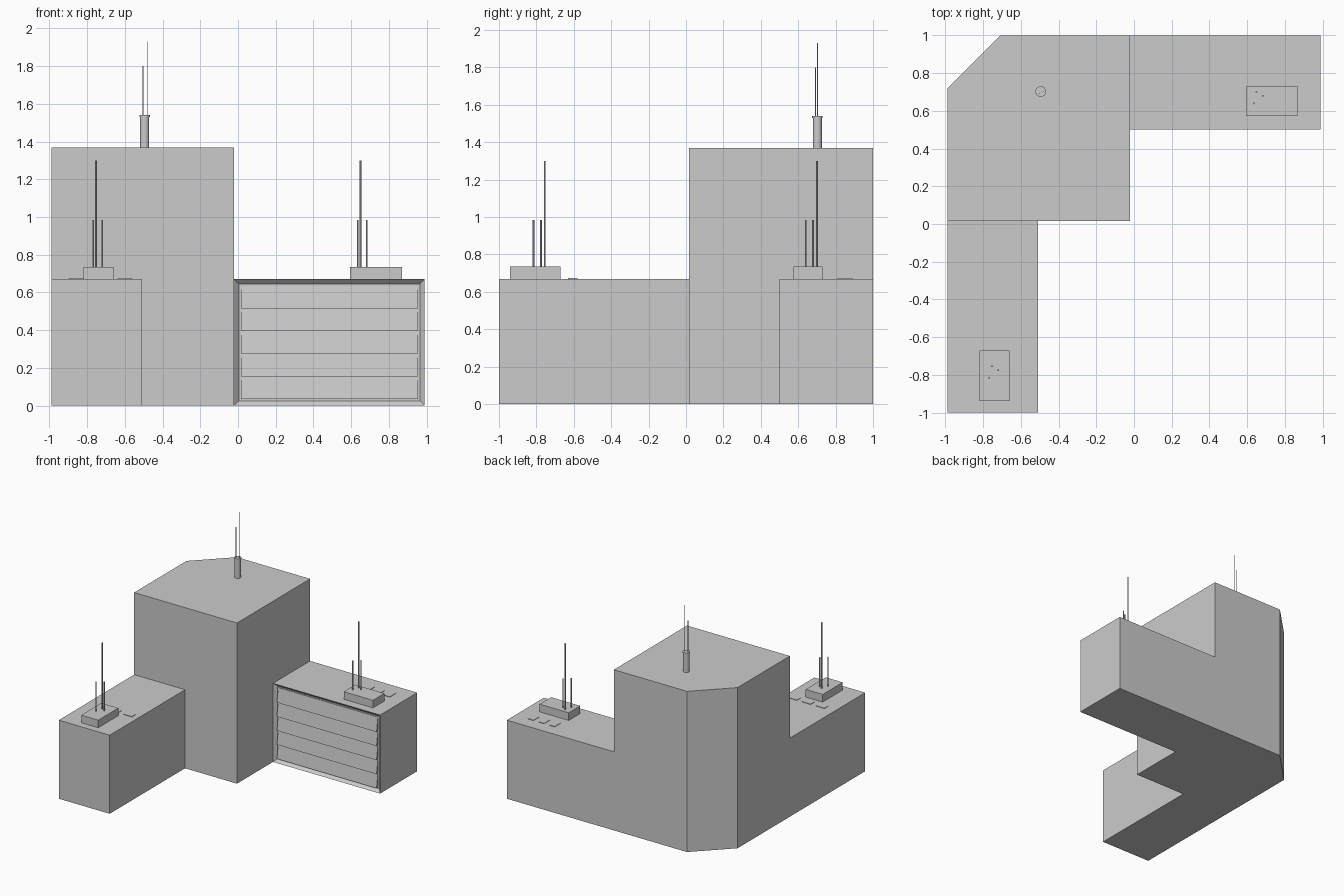
import bpy, bmesh
from mathutils import Vector

if "Cube" in bpy.data.objects:
    bpy.data.objects.remove(bpy.data.objects["Cube"])


def finish(bm, name):
    bmesh.ops.recalc_face_normals(bm, faces=bm.faces)
    mesh = bpy.data.meshes.new(name)
    bm.to_mesh(mesh)
    bm.free()
    ob = bpy.data.objects.new(name, mesh)
    bpy.context.collection.objects.link(ob)
    return ob


def prism(name, pts, offset, panel=None):
    """Extrude a closed outline by offset; optionally recess the -y face."""
    bm = bmesh.new()
    face = bm.faces.new([bm.verts.new(p) for p in pts])
    ext = bmesh.ops.extrude_face_region(bm, geom=[face], use_keep_orig=True)
    moved = [v for v in ext["geom"] if isinstance(v, bmesh.types.BMVert)]
    bmesh.ops.translate(bm, verts=moved, vec=offset)
    bmesh.ops.recalc_face_normals(bm, faces=bm.faces)
    if panel:
        front = min(bm.faces, key=lambda f: f.calc_center_median().y)
        bmesh.ops.inset_region(bm, faces=[front], thickness=panel[0])
        bmesh.ops.translate(bm, verts=front.verts[:], vec=(0, panel[1], 0))
    return finish(bm, name)


def box(name, x0, x1, y0, y1, z0, z1, panel=None):
    pts = [(x0, y0, z0), (x1, y0, z0), (x1, y1, z0), (x0, y1, z0)]
    return prism(name, pts, (0, 0, z1 - z0), panel)


def rod(name, x, y, z0, z1, r, sides=8):
    bpy.ops.mesh.primitive_cylinder_add(vertices=sides, radius=r, depth=z1 - z0,
                                        location=(x, y, (z0 + z1) / 2))
    ob = bpy.context.object
    ob.name = name
    if sides > 8:
        bpy.ops.object.shade_smooth_by_angle()
    return ob


ROOF, TOWER = 0.67, 1.37

# corner tower with one chamfered corner
outline = [(-0.99, 0.015), (-0.02, 0.015), (-0.02, 1), (-0.71, 1), (-0.99, 0.72)]
prism("tower", [(x, y, 0) for x, y in outline], (0, 0, TOWER))

# low wings, the right one with a recessed front opening
box("left_wing", -0.99, -0.51, -1, 0.015, 0, ROOF)
box("right_wing", -0.02, 0.99, 0.5, 1, 0, ROOF, panel=(0.035, 0.025))

# slanted slats filling the opening
pitch = 0.60 / 5
for i in range(5):
    z = 0.035 + i * pitch
    pts = [(0.015, 0.525, z), (0.015, 0.502, z), (0.015, 0.52, z + pitch),
           (0.015, 0.525, z + pitch)]
    prism(f"shutter_slat_{i}", pts, (0.94, 0, 0))

# rooftop equipment boxes, each with three antennas
units = {"left": ((-0.82, -0.66, -0.94, -0.67), (-0.753, -0.755)),
         "right": ((0.595, 0.87, 0.575, 0.73), (0.65, 0.70))}
for side, (rect, (ax, ay)) in units.items():
    box(f"{side}_roof_unit", *rect, ROOF, 0.735)
    rod(f"{side}_tall_antenna", ax, ay, 0.73, 1.30, 0.005)
    for k, (dx, dy) in enumerate([(0.033, -0.02), (-0.015, -0.06)]):
        rod(f"{side}_short_antenna_{k}", ax + dx, ay + dy, 0.73, 0.985, 0.005)

# thin roof vents beside each unit
for k in range(3):
    x = -0.86 + 0.13 * k
    box(f"left_roof_vent_{k}", x - 0.04, x + 0.04, -0.63, -0.58, ROOF, ROOF + 0.004)
    x = 0.64 + 0.10 * k
    box(f"right_roof_vent_{k}", x - 0.025, x + 0.025, 0.81, 0.89, ROOF, ROOF + 0.004)

# tower mast with a rim and two whip antennas
cx, cy = -0.495, 0.703
rod("mast", cx, cy, TOWER, 1.535, 0.024, 24)
rod("mast_rim", cx, cy, 1.53, 1.54, 0.028, 24)
rod("mast_short_whip", -0.503, 0.693, 1.53, 1.80, 0.003)
rod("mast_tall_whip", -0.481, 0.703, 1.53, 1.93, 0.002)
